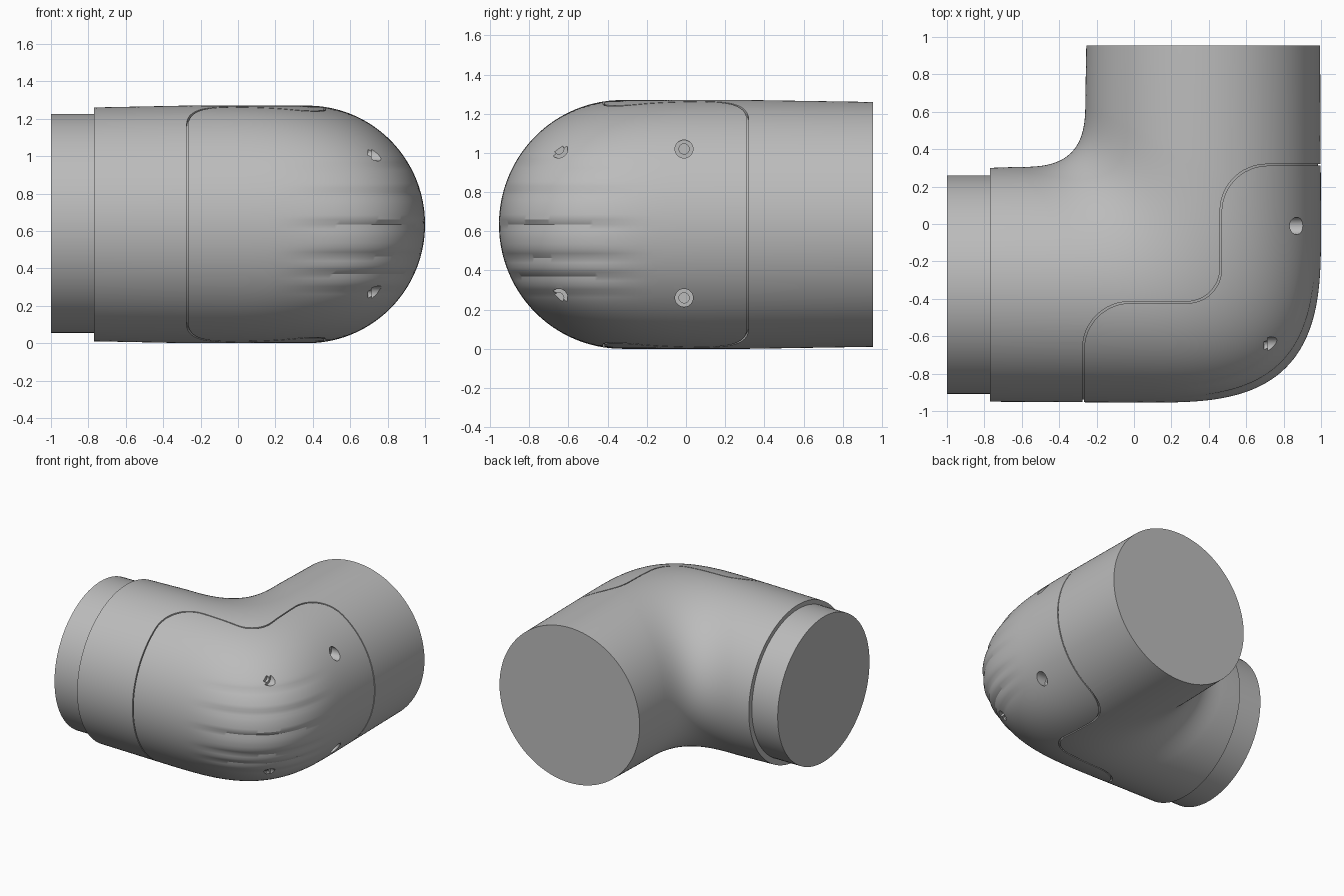
import bpy, bmesh
from math import sin, cos, pi, exp, radians
from mathutils import Matrix, Vector

if "Cube" in bpy.data.objects:
    bpy.data.objects.remove(bpy.data.objects["Cube"])

CX, CY, CZ = 0.37, -0.325, 0.635      # where the two pipe axes meet
R = 0.63

grey = bpy.data.materials.new("plain grey")
grey.use_nodes = True
grey.diffuse_color = (0.5, 0.5, 0.5, 1)
grey.node_tree.nodes["Principled BSDF"].inputs["Base Color"].default_value = (0.5, 0.5, 0.5, 1)


def finish(bm, name):
    bmesh.ops.recalc_face_normals(bm, faces=bm.faces)
    mesh = bpy.data.meshes.new(name)
    bm.to_mesh(mesh)
    bm.free()
    mesh.materials.append(grey)
    ob = bpy.data.objects.new(name, mesh)
    bpy.context.collection.objects.link(ob)
    return ob


def select(ob):
    bpy.ops.object.select_all(action='DESELECT')
    ob.select_set(True)
    bpy.context.view_layer.objects.active = ob


def boolean(ob, cutter, operation):
    select(ob)
    mod = ob.modifiers.new("cut", 'BOOLEAN')
    mod.operation = operation
    mod.solver = 'EXACT'
    mod.object = cutter
    bpy.ops.object.modifier_apply(modifier=mod.name)


def smooth(ob):
    select(ob)
    bpy.ops.object.shade_smooth_by_angle(angle=radians(32))


def corner(center, size, power, t):
    # rounded corner from one arm (t=0) to the other (t=1)
    a = (1 - t) * pi / 2
    return Vector((center + size * max(cos(a), 0) ** (2 / power),
                   center + size * max(sin(a), 0) ** (2 / power)))


def crease(u, v, z):
    # stepped folds that fade out away from the outer corner
    w = min(max((min(u, v) + 0.2) / 0.4, 0), 1)
    w = w * w * (3 - 2 * w)
    depth = 0
    for level, amount in ((0.28, 0.012), (0.37, 0.02), (0.47, 0.02),
                          (0.63, 0.016), (0.8, 0.012), (0.95, 0.012)):
        d = level - z
        depth += amount * (exp(-d / 0.045) if d > 0 else exp(-(d / 0.015) ** 2))
    return w * depth


def elbow(name, shrink=0.0, sides=160, steps=56):
    # stations hold the inner and outer point of each upright cross-section
    r, e = R - shrink, R - 0.005 - shrink
    end_a, end_b = -1.14 + shrink, -1.28 + shrink
    stations = [(Vector((end_a, -e)), Vector((end_a, e)), e)]
    for i in range(steps + 1):
        t = i / steps
        inner = corner(-1.0, 1.0 - r, 3, t)
        outer = corner(-0.3, 0.3 + r, 3.1, t)
        stations.append((inner, outer, r + 0.005))
    stations.append((Vector((-e, end_b)), Vector((e, end_b)), e))
    bm = bmesh.new()
    rings = []
    for inner, outer, h in stations:
        mid, half = (inner + outer) / 2, (outer - inner) / 2
        ring = []
        for k in range(sides):
            a = 2 * pi * k / sides
            p = mid + half * cos(a)
            z = CZ + h * sin(a)
            p -= half.normalized() * crease(p.x, p.y, z) * max(cos(a), 0)
            ring.append(bm.verts.new((CX + p.x, CY - p.y, z)))
        rings.append(ring)
    for a, b in zip(rings, rings[1:]):
        for k in range(sides):
            n = (k + 1) % sides
            bm.faces.new((a[k], a[n], b[n], b[k]))
    bm.faces.new(rings[0])
    bm.faces.new(rings[-1])
    return finish(bm, name)


def cover_prism(offset):
    # stepped outline with rounded corners, pulled up through the elbow
    lo, hi, far = -0.645 + offset, 0.09 + offset, 1.5
    points = [Vector((lo, far))]
    for c, before, after, rad in (((lo, hi), (0, 1), (1, 0), 0.25),
                                  ((hi, hi), (-1, 0), (0, -1), 0.18),
                                  ((hi, lo), (0, 1), (1, 0), 0.25)):
        c, before, after = Vector(c), Vector(before) * rad, Vector(after) * rad
        for i in range(13):
            a = i / 12 * pi / 2
            points.append(c + before * (1 - sin(a)) + after * (1 - cos(a)))
    points += [Vector((far, lo)), Vector((far, far))]
    bm = bmesh.new()
    face = bm.faces.new([bm.verts.new((CX + p.x, CY - p.y, -1)) for p in points])
    top = bmesh.ops.extrude_face_region(bm, geom=[face])["geom"]
    bmesh.ops.translate(bm, vec=(0, 0, 4),
                        verts=[g for g in top if isinstance(g, bmesh.types.BMVert)])
    return finish(bm, "cover_cutter")


def rod(name, x0, x1, y, z, radius, sides):
    bm = bmesh.new()
    place = Matrix.Translation(((x0 + x1) / 2, y, z)) @ Matrix.Rotation(pi / 2, 4, 'Y')
    bmesh.ops.create_cone(bm, cap_ends=True, segments=sides, radius1=radius,
                          radius2=radius, depth=x1 - x0, matrix=place)
    return finish(bm, name)


# Elbow body, its separate cover and the core that closes the seam
body = elbow("elbow_body")
cover = elbow("corner_cover")
core = elbow("inner_core", shrink=0.014)
cutters = [cover_prism(0.0), cover_prism(0.008)]
boolean(body, cutters[0], 'DIFFERENCE')
boolean(cover, cutters[1], 'INTERSECT')

# Counterbored screw holes in the cover
for y, floor in ((-0.65, 0.715), (-0.01, 0.81)):
    for z in (0.26, 1.02):
        for radius, depth in ((0.046, 0), (0.026, 0.02)):
            drill = rod("drill", floor - depth, 1.2, y, z, radius, 32)
            boolean(cover, drill, 'DIFFERENCE')
            boolean(core, drill, 'DIFFERENCE')
            cutters.append(drill)
for c in cutters:
    bpy.data.objects.remove(c)

# Narrow spigot on the side arm
spigot = rod("spigot", -1.0, -0.7, CY, 0.64, 0.585, 96)

for ob in (body, cover, core, spigot):
    smooth(ob)
